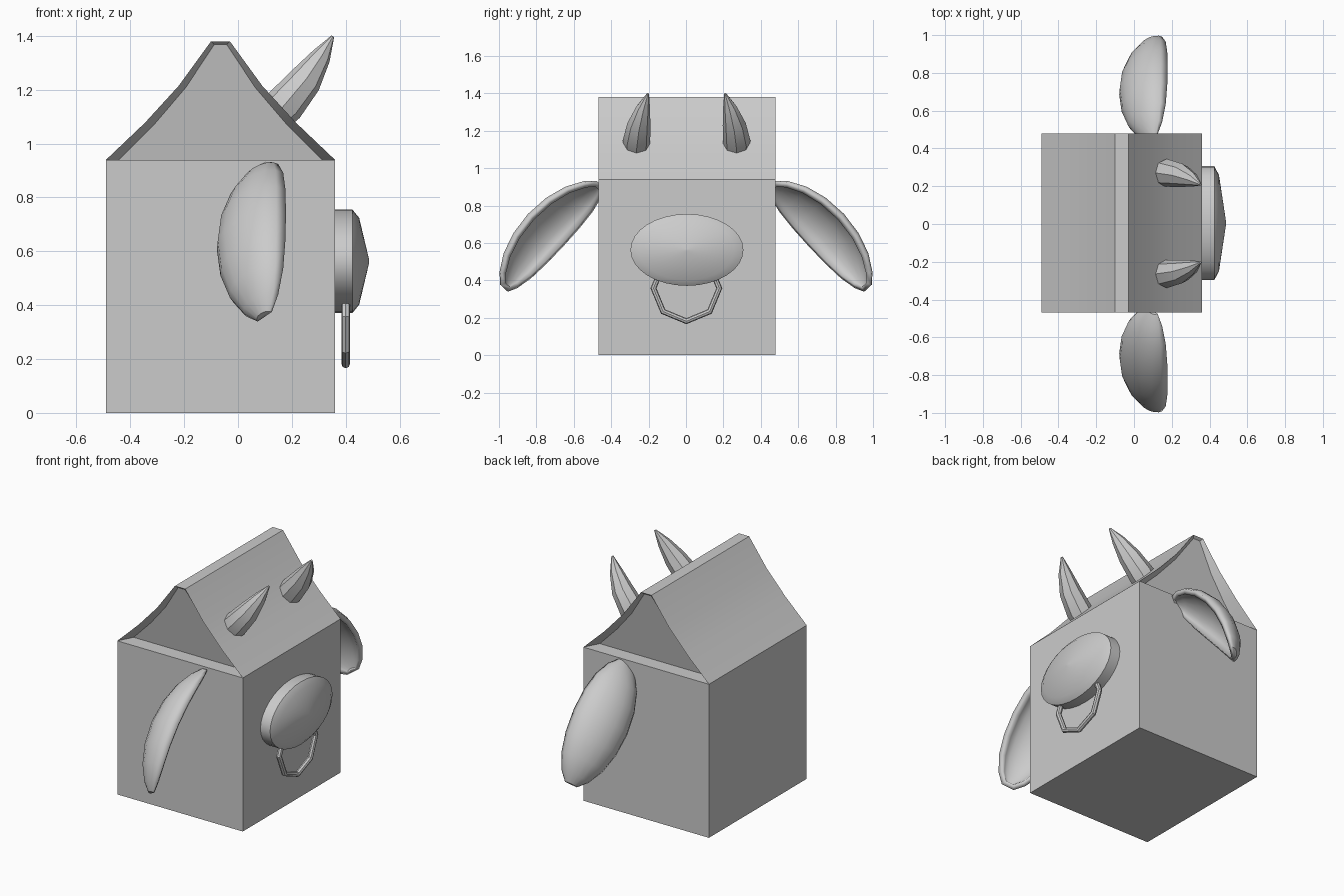
import bpy, bmesh, math
from mathutils import Vector

if "Cube" in bpy.data.objects:
    bpy.data.objects.remove(bpy.data.objects["Cube"])


def finish(name, bm, angle=35):
    bmesh.ops.recalc_face_normals(bm, faces=bm.faces)
    me = bpy.data.meshes.new(name)
    bm.to_mesh(me)
    bm.free()
    ob = bpy.data.objects.new(name, me)
    bpy.context.collection.objects.link(ob)
    bpy.ops.object.select_all(action='DESELECT')
    ob.select_set(True)
    bpy.context.view_layer.objects.active = ob
    if angle:
        bpy.ops.object.shade_smooth_by_angle(angle=math.radians(angle))
    return ob


def loft(bm, rings, closed=True):
    """Join point rows with quads and return the vertex rows."""
    rows = [[bm.verts.new(p) for p in r] for r in rings]
    n = len(rows[0])
    for a, b in zip(rows, rows[1:]):
        for i in range(n if closed else n - 1):
            j = (i + 1) % n
            bm.faces.new((a[i], a[j], b[j], b[i]))
    return rows


# Carton: box, slightly hollow roof slopes and gables folded inwards
Y0, Y1, EAVE, TOP = -0.468, 0.478, 0.94, 1.38
roof = [(0.36, EAVE), (0.215, 1.078), (0.09, 1.215), (-0.03, TOP),
        (-0.10, TOP), (-0.22, 1.215), (-0.345, 1.078), (-0.49, EAVE)]


def outer(y):
    return [(x, y, z) for x, z in roof]


def inner(y, inward):
    pts = []
    for x, z in roof:
        k = (TOP - z) / (TOP - EAVE)
        side = 1 if x > -0.065 else -1
        pts.append((x - side * (0.012 + 0.036 * k), y + inward * (0.015 + 0.075 * k),
                    z - 0.012 * (1 - k)))
    return pts


bm = bmesh.new()
rows = loft(bm, [inner(Y0, 1), outer(Y0), outer(Y1), inner(Y1, -1)], closed=False)
for a, b in ((rows[0], rows[1]), (rows[3], rows[2])):
    bm.faces.new(a)                              # folded gable
    bm.faces.new((a[0], a[-1], b[-1], b[0]))     # ledge
top = [rows[1][0], rows[1][-1], rows[2][-1], rows[2][0]]
foot = [bm.verts.new((v.co.x, v.co.y, 0)) for v in top]
for i in range(4):
    j = (i + 1) % 4
    bm.faces.new((top[i], top[j], foot[j], foot[i]))
bm.faces.new(foot)
finish("carton", bm, 25)

# Snout: oval disc with a shallow domed face
bm = bmesh.new()
N = 32
rings = [[(x, 0.005 + 0.302 * k * math.cos(2 * math.pi * i / N),
           0.563 + 0.192 * k * math.sin(2 * math.pi * i / N)) for i in range(N)]
         for x, k in ((0.34, 1), (0.425, 1), (0.45, 0.84), (0.487, 0.03))]
rows = loft(bm, rings)
bm.faces.new(rows[0])
bm.faces.new(rows[-1])
finish("snout", bm)

# Nose ring: eight-sided hoop
bm = bmesh.new()
rings = []
for i in range(9):
    a = 2 * math.pi * i / 8
    rings.append([(0.40 + 0.016 * math.cos(b),
                   0.002 + (0.176 + 0.016 * math.sin(b)) * math.cos(a),
                   0.358 + (0.176 + 0.016 * math.sin(b)) * math.sin(a))
                  for b in (2 * math.pi * k / 8 for k in range(8))])
loft(bm, rings)
bmesh.ops.remove_doubles(bm, verts=bm.verts, dist=0.0005)
finish("nose_ring", bm, 40)

# Horns: tapering, curving inwards
path = [((0.11, 0.265, 1.07), 0.060), ((0.17, 0.268, 1.14), 0.074),
        ((0.25, 0.255, 1.235), 0.062), ((0.31, 0.232, 1.325), 0.037),
        ((0.352, 0.207, 1.398), 0.006)]
for side, label in ((-1, "left"), (1, "right")):
    bm = bmesh.new()
    axis = Vector((0.6, -0.12 * side, 0.8)).normalized()
    u = axis.cross(Vector((0, 1, 0))).normalized()
    v = axis.cross(u)
    rings = []
    for (x, y, z), r in path:
        c = Vector((x, 0.003 + side * y, z))
        rings.append([c + r * (u * math.cos(math.pi * k / 4) + v * math.sin(math.pi * k / 4))
                      for k in range(8)])
    rows = loft(bm, rings)
    bm.faces.new(rows[0])
    bm.faces.new(rows[-1])
    finish("horn_" + label, bm, 30)

# Ears: drooping scooped shells, hollow towards the snout
for side, label in ((-1, "left"), (1, "right")):
    length = Vector((0, 0.68 * side, -0.733))
    normal = Vector((0, 0.733 * side, 0.68))
    wide = (Vector((1, 0, 0)) + normal).normalized()
    opening = (Vector((1, 0, 0)) - normal).normalized()
    centre = Vector((0.062, 0.742 * side, 0.66))
    bm = bmesh.new()
    rings = []
    for s in (-1, -0.88, -0.65, -0.35, 0, 0.35, 0.65, 0.88, 1):
        k = max(0.2, math.sqrt(1 - s * s))
        rings.append([centre + length * 0.365 * s
                      + wide * 0.155 * k * math.cos(t)
                      + opening * (0.055 * s * s - 0.09 * k * math.sin(t))
                      for t in (math.pi * i / 8 for i in range(9))])
    rows = loft(bm, rings, closed=False)
    bm.faces.new(rows[0])
    bm.faces.new(rows[-1])
    ear = finish("ear_" + label, bm, 30)
    shell = ear.modifiers.new("thickness", 'SOLIDIFY')
    shell.thickness = 0.03
    shell.offset = 0
